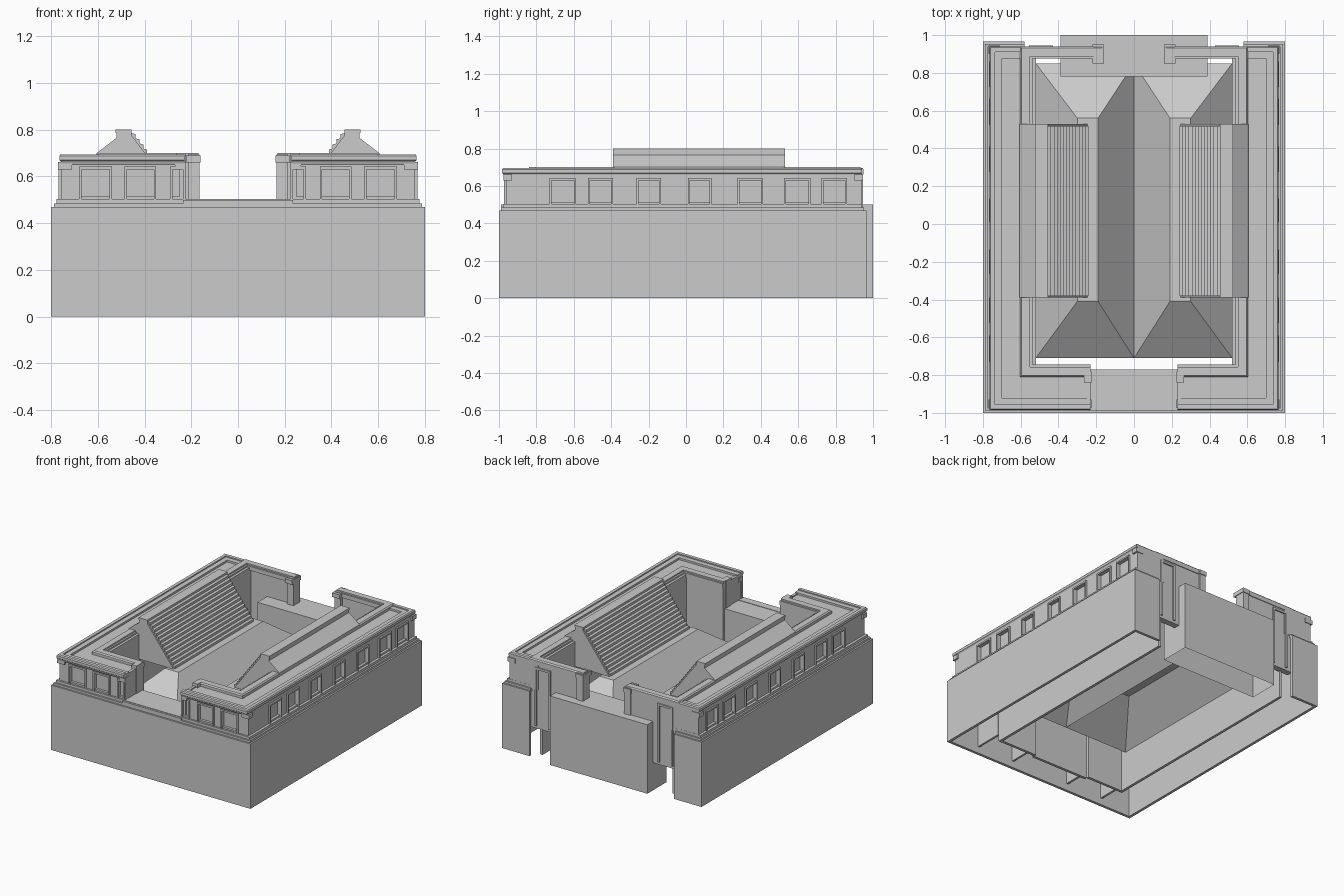
import bpy, bmesh
from mathutils import Vector

if "Cube" in bpy.data.objects:
    bpy.data.objects.remove(bpy.data.objects["Cube"])


def make(name, bm, mirror=True, cutter=None):
    bmesh.ops.recalc_face_normals(bm, faces=bm.faces)
    me = bpy.data.meshes.new(name)
    bm.to_mesh(me)
    bm.free()
    ob = bpy.data.objects.new(name, me)
    bpy.context.collection.objects.link(ob)
    if cutter:
        b = ob.modifiers.new("cut", 'BOOLEAN')
        b.operation, b.object, b.solver = 'DIFFERENCE', cutter, 'EXACT'
    if mirror:
        m = ob.modifiers.new("mirror", 'MIRROR')
        m.use_axis[0] = True
        m.use_mirror_merge = False
    return ob


def add_box(bm, x0, x1, y0, y1, z0, z1):
    for v in bmesh.ops.create_cube(bm, size=1)['verts']:
        v.co = ((x0 + x1) / 2 + v.co.x * (x1 - x0),
                (y0 + y1) / 2 + v.co.y * (y1 - y0),
                (z0 + z1) / 2 + v.co.z * (z1 - z0))


def boxes(name, items, open_bottom=False, **kw):
    bm = bmesh.new()
    for b in items:
        add_box(bm, *b)
    if open_bottom:
        bm.normal_update()
        bmesh.ops.delete(bm, geom=[f for f in bm.faces if f.normal.z < -.9], context='FACES')
    return make(name, bm, **kw)


def loft(name, rings, **kw):
    """Skin a chain of equal closed loops and cap both ends."""
    bm = bmesh.new()
    rings = [[bm.verts.new(p) for p in r] for r in rings]
    n = len(rings[0])
    for r, s in zip(rings, rings[1:]):
        for k in range(n):
            bm.faces.new((r[k], r[(k + 1) % n], s[(k + 1) % n], s[k]))
    bm.faces.new(rings[0])
    bm.faces.new(rings[-1])
    return make(name, bm, **kw)


def sweep(name, path, profile, **kw):
    """Closed profile of (inward offset, z) mitred along a plan path."""
    pts = [Vector(p) for p in path]
    rings = []
    for i, p in enumerate(pts):
        normals = []
        for a, b in ((i - 1, i), (i, i + 1)):
            if a >= 0 and b < len(pts):
                d = (pts[b] - pts[a]).normalized()
                normals.append(Vector((-d.y, d.x)))
        off = normals[0] if len(normals) == 1 else \
            (normals[0] + normals[1]) / (1 + normals[0].dot(normals[1]))
        rings.append([(p.x + off.x * d, p.y + off.y * d, z) for d, z in profile])
    return loft(name, rings, **kw)


def extrude_y(name, profile, y0, y1, **kw):
    return loft(name, [[(x, y, z) for x, z in profile] for y in (y0, y1)], **kw)


# Plinth shell with stepped top
sweep("plinth", [(0, -1), (.8, -1), (.8, .965), (.58, .965)],
      [(0, 0), (0, .47), (.012, .47), (.012, .485), (.024, .485), (.024, .503),
       (.07, .503), (.07, .475), (.02, .46), (.02, 0)])

# Window recesses: front wing and long side
front_win = [(.235, .28), (.36, .475), (.55, .67)]
side_win = [(-.72, -.6), (-.515, -.4), (-.255, -.145), (.02, .125),
            (.285, .4), (.535, .655), (.735, .85)]
cut = boxes("window_cutter",
            [(a, b, -.99, -.945, .515, .63) for a, b in front_win] +
            [(.738, .79, a, b, .515, .63) for a, b in side_win], mirror=False)
cut.hide_render = True
cut.hide_viewport = True
sweep("upper_wall", [(.23, -.963), (.757, -.963), (.757, .94), (.53, .94)],
      [(0, .48), (0, .67), (.035, .67), (.035, .48)], cutter=cut)

# Window surrounds
t, frames = .01, []
for a, b in front_win:
    y = (-.972, -.955)
    frames += [(a - t, a, *y, .5, .63), (b, b + t, *y, .5, .63), (a - t, b + t, *y, .63, .642)]
for a, b in side_win:
    x = (.75, .768)
    frames += [(*x, a - t, a, .5, .63), (*x, b, b + t, .5, .63), (*x, a - t, b + t, .63, .642)]
boxes("window_surrounds", frames)

# Cornice with rim, corner capitals
sweep("cornice", [(.23, -.985), (.765, -.985), (.765, .94), (.53, .94)],
      [(.012, .65), (.006, .665), (0, .67), (0, .688), (.006, .695), (.03, .695),
       (.03, .687), (.065, .687), (.065, .672), (.035, .65)])
boxes("corner_capitals", [(.71, .77, -.975, -.93, .63, .662), (.71, .77, .9, .945, .63, .662),
                          (.225, .27, -.975, -.93, .63, .662)])

# Terrace roof behind the rim
sweep("terrace_roof", [(.23, -.93), (.715, -.93), (.715, .89), (.6, .89)],
      [(0, .66), (0, .673), (.13, .673), (.13, .66)])

# Inner parapet and inner walls
sweep("inner_parapet", [(.23, -.81), (.603, -.81), (.603, .94), (.17, .94)],
      [(0, .66), (0, .692), (.008, .7), (.052, .7), (.052, .69), (.065, .69), (.065, .66)])
boxes("inner_walls", [
    (.23, .54, -.77, -.75, 0, .68), (0, .23, -.79, -.77, 0, .5),
    (.52, .54, -.77, .9, 0, .68),
    (.17, .6, .89, .935, .2, .68),
    (.23, .25, -.96, -.75, .48, .68)])
boxes("wing_partitions", [(x, x + .015, -.98, -.77, .05, .48) for x in (.23, .53)])

# End piers of the openings
boxes("end_piers", [(.225, .265, -.84, -.78, .5, .7), (.165, .215, .87, .945, .2, .695),
                    (.16, .22, .85, .95, .66, .69)])

# Back doors
boxes("back_door_frames", [(.43, .445, .93, .945, .22, .63), (.54, .555, .93, .945, .22, .63),
                           (.43, .555, .93, .945, .63, .645)])

# Entrance deck and hollow back block
boxes("front_deck", [(-.235, .235, -.99, -.77, .475, .5)], mirror=False)
boxes("back_block", [(-.39, .39, .78, 1, 0, .5)], open_bottom=True, mirror=False)

# Inner sunken roof: open-bottom hipped shell, valley along the centre
bm = bmesh.new()
low = [bm.verts.new((x, y, .28)) for x, y in ((0, -.71), (.52, -.71), (.52, .85), (0, .85))]
top = [bm.verts.new((x, y, .5)) for x, y in ((.19, -.41), (.3, -.41), (.3, .56), (.19, .56))]
for k in range(4):
    j = (k + 1) % 4
    bm.faces.new((low[k], low[j], top[j], top[k]))
bm.faces.new(top)
make("hipped_roof", bm)

# Skylight roofs with louvred inner slope
prof = [(.53, .5), (.53, .69), (.605, .69), (.605, .7), (.52, .765), (.52, .8), (.455, .8)]
n = 13
for i in range(n):
    x, z = .455 - .215 * i / n, .785 - .285 * i / n
    prof += [(x, z), (x - .215 / n, z - .004)]
prof += [(.24, .5)]
extrude_y("louvred_skylight", prof, -.38, .52)
for name, y in (("skylight_end_front", -.39), ("skylight_end_back", .52)):
    extrude_y(name, [(.53, .5), (.605, .7), (.52, .765), (.52, .8), (.455, .8), (.455, .775), (.245, .5)],
              y, y + .01)
boxes("ridge_cap", [(.455, .525, -.39, .53, .785, .8)])
